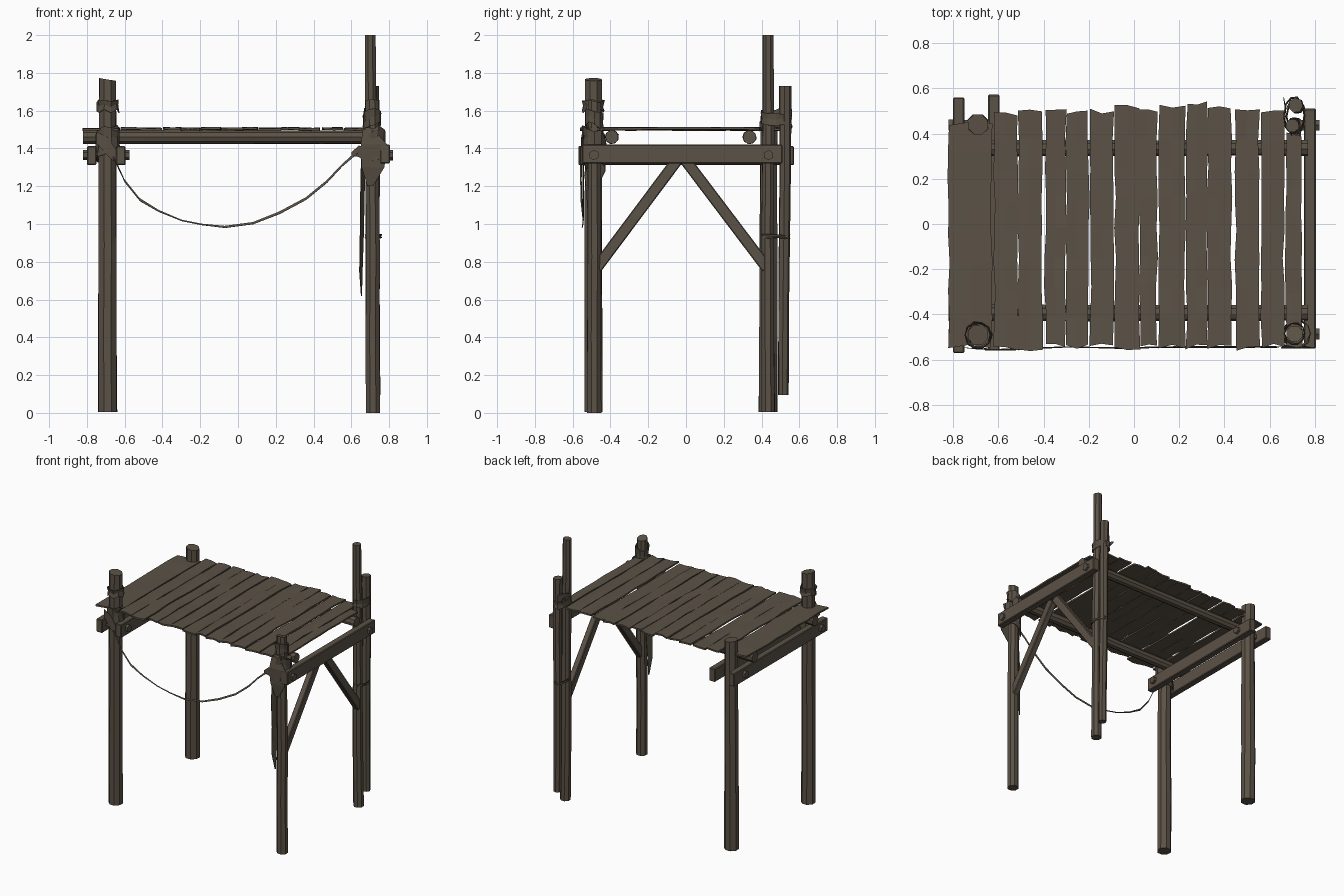
import bpy, bmesh, math, random
from mathutils import Vector, Matrix

if "Cube" in bpy.data.objects:
    bpy.data.objects.remove(bpy.data.objects["Cube"])

random.seed(7)
wood = bpy.data.materials.new("weathered_wood")
wood.diffuse_color = (0.105, 0.084, 0.062, 1)
wood.use_nodes = True
wood.node_tree.nodes["Principled BSDF"].inputs["Base Color"].default_value = wood.diffuse_color
cloth = bpy.data.materials.new("old_cloth")
cloth.diffuse_color = (0.095, 0.077, 0.057, 1)
cloth.use_nodes = True
cloth.node_tree.nodes["Principled BSDF"].inputs["Base Color"].default_value = cloth.diffuse_color


def rnd(a):
    return random.uniform(-a, a)


def finish(name, bm, mat=wood):
    bmesh.ops.recalc_face_normals(bm, faces=bm.faces)
    me = bpy.data.meshes.new(name)
    bm.to_mesh(me)
    bm.free()
    ob = bpy.data.objects.new(name, me)
    me.materials.append(mat)
    bpy.context.collection.objects.link(ob)
    return ob


def log(name, p0, p1, r0, r1, sides=8, rings=4, wob=0.003, slope=0.0):
    """Slightly crooked round timber between two points, with a slanted far end."""
    p0, p1 = Vector(p0), Vector(p1)
    q = (p1 - p0).to_track_quat('Z', 'Y')
    bm = bmesh.new()
    loops = []
    for i in range(rings + 1):
        t = i / rings
        c = p0.lerp(p1, t)
        if 0 < i < rings:
            c += Vector((rnd(wob), rnd(wob), 0))
        ring = []
        for k in range(sides):
            a = 2 * math.pi * (k + 0.5) / sides
            r = (r0 + (r1 - r0) * t) * (1 + rnd(0.04))
            dz = slope * math.cos(a) if i == rings else 0
            ring.append(bm.verts.new(c + q @ Vector((r * math.cos(a), r * math.sin(a), dz))))
        loops.append(ring)
    for a, b in zip(loops, loops[1:]):
        for k in range(sides):
            j = (k + 1) % sides
            bm.faces.new((a[k], a[j], b[j], b[k]))
    bm.faces.new(loops[0][::-1])
    bm.faces.new(loops[-1])
    return finish(name, bm)


def beam(name, p0, p1, width, depth):
    """Squared timber: width across x, depth in the y-z plane."""
    p0, p1 = Vector(p0), Vector(p1)
    d = (p1 - p0).normalized()
    side = Vector((1, 0, 0))
    up = side.cross(d)
    m = Matrix((side * width, d * (p1 - p0).length, up * depth)).transposed().to_4x4()
    m.translation = (p0 + p1) / 2
    bm = bmesh.new()
    bmesh.ops.create_cube(bm, size=1, matrix=m)
    bmesh.ops.bevel(bm, geom=bm.edges[:], offset=0.005, segments=1, affect='EDGES')
    return finish(name, bm)


def plank(name, x0, x1, y0, y1, z, rows=8):
    """Thin warped board with ragged ends and uneven edges."""
    bm = bmesh.new()
    cols = 3
    grid = []
    for j in range(rows + 1):
        t = j / rows
        end = j in (0, rows)
        l, r = x0 + rnd(0.005), x1 + rnd(0.005)
        grid.append([bm.verts.new((l + (r - l) * i / (cols - 1),
                                   y0 + (y1 - y0) * t + (rnd(0.012) if end else 0),
                                   z + rnd(0.003))) for i in range(cols)])
    for a, b in zip(grid, grid[1:]):
        for i in range(cols - 1):
            bm.faces.new((a[i], a[i + 1], b[i + 1], b[i]))
    g = bmesh.ops.extrude_face_region(bm, geom=bm.faces[:])
    for v in g['geom']:
        if isinstance(v, bmesh.types.BMVert):
            v.co.z -= 0.012
    return finish(name, bm)


def ribbon(name, pts, across):
    """Flat cloth strip: points (x, y, z, half width) spread along a direction."""
    bm = bmesh.new()
    across = Vector(across)
    rows = [[bm.verts.new(Vector(p[:3]) + across * s * p[3]) for s in (-1, 1)] for p in pts]
    for a, b in zip(rows, rows[1:]):
        bm.faces.new((a[0], a[1], b[1], b[0]))
    ob = finish(name, bm, cloth)
    ob.modifiers.new("thickness", 'SOLIDIFY').thickness = 0.003
    return ob


def wrap(name, cx, cy, z, rx, ry, h, tilt=0.0, jag=0.012):
    """Loose rag wound round a post."""
    bm = bmesh.new()
    n = 10
    rows = []
    for s in (-1, 0, 1):
        ring = []
        for k in range(n):
            a = 2 * math.pi * k / n
            f = 1 + rnd(0.06) + (0.08 if s else 0)
            ring.append(bm.verts.new((cx + rx * f * math.cos(a), cy + ry * f * math.sin(a),
                                      z + s * h / 2 + tilt * math.cos(a + 0.8) + rnd(jag))))
        rows.append(ring)
    for a, b in zip(rows, rows[1:]):
        for k in range(n):
            j = (k + 1) % n
            bm.faces.new((a[k], a[j], b[j], b[k]))
    ob = finish(name, bm, cloth)
    ob.modifiers.new("thickness", 'SOLIDIFY').thickness = 0.004


# Corner posts and the extra pole strapped to the back right one
log("left_front_post", (-0.69, -0.49, 0.005), (-0.69, -0.49, 1.765), 0.052, 0.048, slope=0.008)
log("left_back_post", (-0.69, 0.435, 0.005), (-0.69, 0.44, 1.6), 0.053, 0.048, slope=0.006)
log("right_front_post", (0.715, -0.485, 0.0), (0.71, -0.485, 1.65), 0.04, 0.038, slope=0.01)
log("right_back_post", (0.715, 0.435, 0.005), (0.70, 0.435, 2.0), 0.038, 0.031)
log("right_back_splint", (0.725, 0.515, 0.095), (0.715, 0.525, 1.73), 0.028, 0.033, sides=7)

# Cross beams: a pair clamps the left posts, one on the right
beam("left_outer_beam", (-0.775, -0.57, 1.362), (-0.775, 0.56, 1.362), 0.05, 0.1)
beam("left_inner_beam", (-0.62, -0.56, 1.362), (-0.62, 0.572, 1.362), 0.05, 0.1)
beam("right_beam", (0.778, -0.55, 1.37), (0.778, 0.51, 1.37), 0.052, 0.1)

# Bolts through posts and beams
for y in (-0.487, 0.437):
    log("left_bolt", (-0.82, y, 1.365), (-0.575, y, 1.365), 0.027, 0.027, 6, 1)
    log("right_bolt", (0.70, y, 1.365), (0.82, y, 1.365), 0.027, 0.027, 6, 1)

# Diagonal braces on the right
beam("front_brace", (0.715, -0.475, 0.765), (0.715, -0.045, 1.34), 0.045, 0.06)
beam("back_brace", (0.715, 0.43, 0.765), (0.715, -0.005, 1.34), 0.045, 0.06)

# Round joists under the deck
for n, y in (("front_joist", -0.392), ("back_joist", 0.337)):
    log(n, (-0.82, y, 1.46), (0.77, y, 1.46), 0.037, 0.036, 9, 5, 0.001)

# Deck planks: left edge, right edge, front end, back end
deck = [(-0.82, -0.63, -0.54, 0.44), (-0.618, -0.515, -0.55, 0.49), (-0.513, -0.405, -0.55, 0.51),
        (-0.393, -0.302, -0.54, 0.51), (-0.298, -0.2, -0.545, 0.49), (-0.193, -0.09, -0.54, 0.50),
        (-0.084, 0.025, -0.55, 0.515), (0.025, 0.102, -0.53, 0.50), (0.11, 0.226, -0.54, 0.515),
        (0.233, 0.325, -0.545, 0.53), (0.325, 0.43, -0.545, 0.52), (0.45, 0.553, -0.55, 0.495),
        (0.563, 0.662, -0.54, 0.495), (0.672, 0.742, -0.54, 0.395)]
for i, (x0, x1, y0, y1) in enumerate(deck):
    plank("deck_plank_%d" % (i + 1), x0, x1, y0, y1, 1.508 + 0.003 * (i % 2))

# Rag bindings at the post tops and joints
wrap("left_front_top_wrap", -0.69, -0.49, 1.625, 0.056, 0.056, 0.05)
wrap("left_front_joint_wrap", -0.69, -0.49, 1.43, 0.06, 0.06, 0.13, 0.03)
wrap("right_front_joint_wrap", 0.72, -0.485, 1.39, 0.06, 0.06, 0.16, 0.05, 0.025)
wrap("right_front_top_wrap", 0.71, -0.485, 1.55, 0.045, 0.047, 0.08, 0.02)
wrap("right_back_wrap", 0.708, 0.48, 1.55, 0.045, 0.08, 0.06, 0.015)
wrap("right_back_low_wrap", 0.717, 0.475, 0.935, 0.042, 0.072, 0.018, 0, 0.004)

# Loose rag ends
ribbon("right_front_rag", [(0.69, -0.535, 1.5, 0.03), (0.72, -0.55, 1.42, 0.07),
                           (0.715, -0.545, 1.3, 0.06), (0.70, -0.53, 1.2, 0.015)], (1, 0, 0))
ribbon("right_front_knot", [(0.60, -0.545, 1.37, 0.01), (0.64, -0.545, 1.385, 0.03),
                            (0.69, -0.54, 1.36, 0.045)], (0, 0, 1))
ribbon("left_front_rag", [(-0.75, -0.548, 1.46, 0.03), (-0.69, -0.555, 1.41, 0.05),
                          (-0.63, -0.555, 1.34, 0.03)], (0, 0, 1))
ribbon("right_back_rag", [(0.70, 0.39, 1.515, 0.025), (0.668, 0.44, 1.55, 0.04),
                          (0.67, 0.50, 1.57, 0.045), (0.70, 0.56, 1.59, 0.02)], (0, 0, 1))
ribbon("right_back_rag_end", [(0.67, 0.50, 1.56, 0.03), (0.66, 0.56, 1.57, 0.004)], (0, 0.3, 1))
ribbon("hanging_rag", [(0.665, -0.49, 1.38, 0.03), (0.66, -0.5, 1.15, 0.03), (0.657, -0.49, 0.95, 0.027),
                       (0.652, -0.495, 0.75, 0.022), (0.655, -0.485, 0.62, 0.004)], (0.35, 0.9, 0))

# Slack ribbon strung between the front posts
ribbon("hanging_ribbon", [(-0.66, -0.555, 1.36, 0.014), (-0.60, -0.557, 1.23, 0.009),
                          (-0.52, -0.555, 1.13, 0.009), (-0.42, -0.55, 1.07, 0.006),
                          (-0.30, -0.545, 1.02, 0.004), (-0.19, -0.547, 0.998, 0.004),
                          (-0.07, -0.55, 0.985, 0.006), (0.08, -0.547, 1.005, 0.006),
                          (0.22, -0.545, 1.06, 0.007), (0.36, -0.545, 1.135, 0.007),
                          (0.47, -0.545, 1.225, 0.007), (0.55, -0.545, 1.31, 0.006),
                          (0.63, -0.545, 1.38, 0.008)], (-0.2, 0.35, 0.9))
